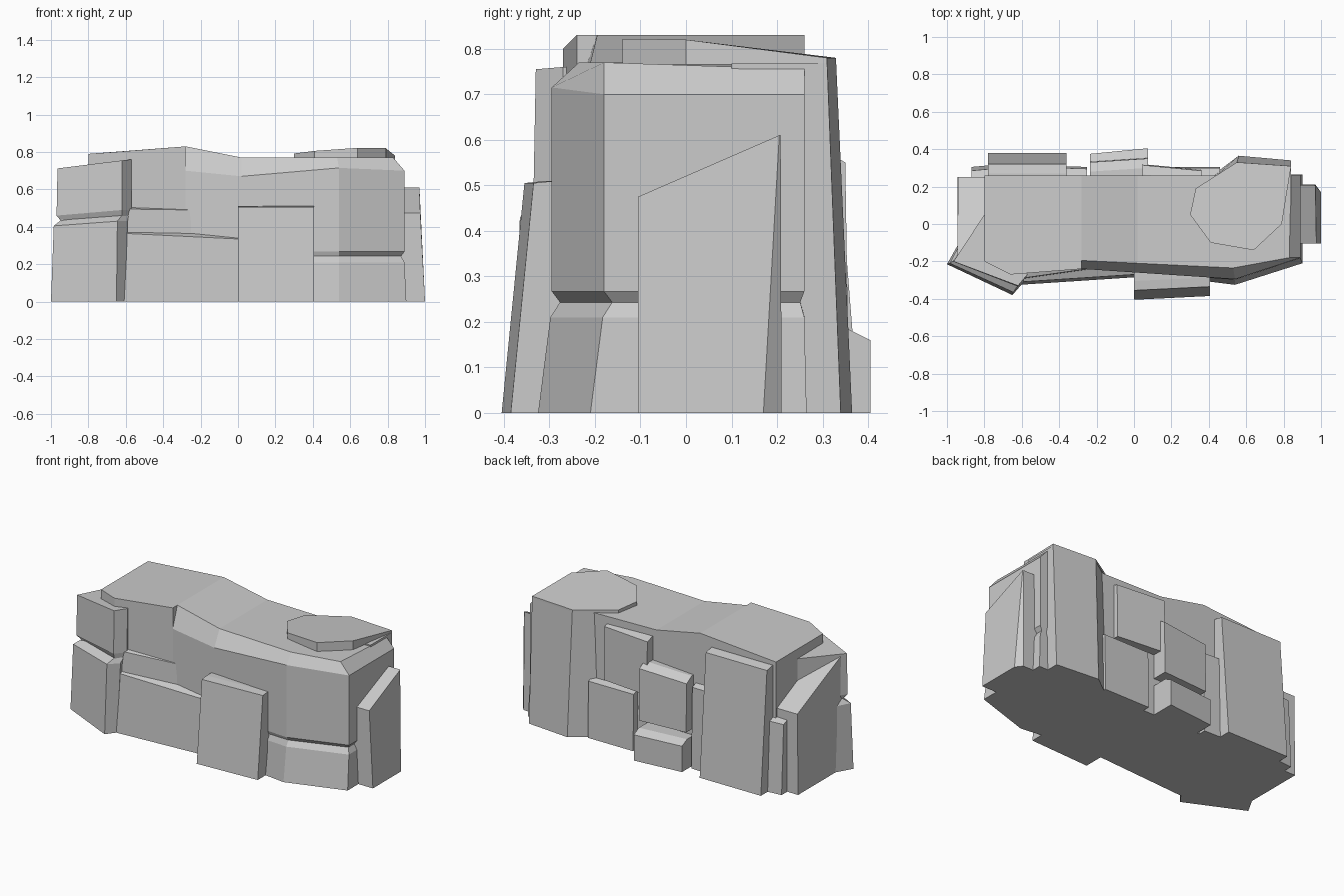
import bpy, bmesh


def loft(name, rings, top=None):
    """Skin equal-length point rings from bottom to top and cap both ends."""
    bm = bmesh.new()
    vs = [[bm.verts.new(p) for p in r] for r in rings]
    n = len(rings[0])
    for lo, hi in zip(vs, vs[1:]):
        for i in range(n):
            j = (i + 1) % n
            bm.faces.new((lo[i], lo[j], hi[j], hi[i]))
    bm.faces.new(vs[0][::-1])
    for f in top or [range(n)]:
        bm.faces.new([vs[-1][i] for i in f])
    bmesh.ops.remove_doubles(bm, verts=bm.verts, dist=1e-4)
    bmesh.ops.recalc_face_normals(bm, faces=bm.faces)
    me = bpy.data.meshes.new(name)
    bm.to_mesh(me)
    bm.free()
    ob = bpy.data.objects.new(name, me)
    bpy.context.collection.objects.link(ob)
    return ob


def at(plan, z):
    return [(x, y, z) for x, y in plan]


def slab(name, x0, x1, ya, yb, lean, z0, za, zb, slope=0.02, yin=0.0):
    """Wall slab: outer face runs ya->yb, leans inward, and has a sloped top."""
    s = 1 if ya > 0 else -1
    low = [(x0, yin, z0), (x1, yin, z0), (x1, yb, z0), (x0, ya, z0)]
    la, lb = ya - s * lean, yb - s * lean
    ia, ib = la - s * 0.05, lb - s * 0.05
    mid = [(x0, ia, za + slope), (x1, ib, zb + slope), (x1, lb, zb), (x0, la, za)]
    top = [(x0, yin, za + slope), (x1, yin, zb + slope), mid[1], mid[0]]
    # single hull-like solid: inner edge, shoulder, outer lip
    bm = bmesh.new()
    for p in set(low + mid + top):
        bm.verts.new(p)
    bmesh.ops.convex_hull(bm, input=bm.verts)
    bmesh.ops.dissolve_limit(bm, angle_limit=0.01, verts=bm.verts, edges=bm.edges)
    me = bpy.data.meshes.new(name)
    bm.to_mesh(me)
    bm.free()
    bpy.context.collection.objects.link(bpy.data.objects.new(name, me))


# Main rock mass: flared foot, groove at the right, chamfered shoulder
plan = [(-.8, -.2), (-.66, -.27), (-.28, -.24), (-.28, -.24), (.02, -.26),
        (.54, -.295), (.89, -.18), (.89, .26), (.02, .26), (-.28, .26), (-.8, .26)]


def grown(dx, dy):
    p = list(plan)
    p[5] = (.54, -.295 - dy)
    p[6] = (.89 + dx, -.18 - dy)
    p[7] = (.89 + dx, .26 + dx * .5)
    return p


shoulder_z = [.74, .74, .70, .70, .67, .715, .70, .70, .72, .78, .74]
shoulder = [(x, y, z) for (x, y), z in zip(plan, shoulder_z)]
crown = [(-.8, -.2, .79), (-.66, -.27, .80), (-.28, -.24, .83), (-.28, -.195, .83),
         (.02, -.21, .77), (.53, -.235, .77), (.83, -.18, .77), (.84, .26, .755),
         (.02, .26, .77), (-.28, .26, .83), (-.8, .26, .79)]
loft("rock_body", [at(grown(.01, .03), 0), at(grown(0, .003), .21),
                   at(grown(-.018, -.018), .243), at(plan, .267), shoulder, crown],
     top=[(0, 1, 2, 3, 9, 10), (3, 4, 8, 9), (4, 5, 6, 7, 8)])

# Back right column with its flat overhanging cap
cap = [(.30, .05), (.41, -.10), (.64, -.14), (.79, 0), (.84, .31), (.55, .33), (.33, .19)]
cap_z = [.792, .806, .822, .82, .78, .78, .785]
loft("cap_plate", [at(cap, .765), [(x, y, z) for (x, y), z in zip(cap, cap_z)]])
loft("back_right_column", [
    at([(.40, .1), (.84, .1), (.84, .34), (.56, .365), (.42, .26)], 0),
    at([(.40, .1), (.84, .1), (.84, .31), (.55, .33), (.42, .24)], .768)])

# Left front blocks, lower and upper
loft("left_lower_block", [
    at([(-1, -.215), (-.65, -.38), (-.605, -.32), (-.6, -.1), (-.85, .05)], 0),
    [(-.985, -.21, .405), (-.645, -.365, .43), (-.59, -.31, .43), (-.6, -.1, .43), (-.85, .05, .405)],
    [(-.945, -.18, .437), (-.62, -.325, .462), (-.585, -.285, .462), (-.6, -.1, .462), (-.83, .04, .437)]])
loft("left_upper_block", [
    at([(-.945, -.18), (-.62, -.32), (-.58, -.275), (-.6, -.1), (-.8, .04)], .43),
    [(-.97, -.2, .46), (-.62, -.335, .49), (-.57, -.275, .49), (-.6, -.1, .48), (-.8, .05, .46)],
    [(-.965, -.2, .712), (-.62, -.33, .755), (-.57, -.27, .76), (-.6, -.1, .755), (-.8, .05, .73)]])

# Side blocks with sloping tops
loft("left_side_block", [
    at([(-.945, -.19), (-.7, -.19), (-.7, .25), (-.945, .25)], 0),
    [(-.945, -.19, .71), (-.7, -.19, .71), (-.7, .25, .5), (-.94, .25, .5)]])
loft("right_side_block", [
    at([(.8, -.105), (1, -.105), (1, .17), (.97, .21), (.8, .21)], 0),
    [(.8, -.105, .475), (.975, -.105, .475), (.97, .205, .61), (.965, .208, .61), (.8, .208, .61)]])

# Front slabs: name, x range, outer y at each end, lean, bottom, top heights
slab("front_slab", 0, .405, -.405, -.385, .05, 0, .505, .505, .005)
slab("front_low_slab", -.61, 0, -.325, -.285, .015, 0, .365, .335, .02)
slab("front_ledge", -.6, -.25, -.295, -.245, .005, .3, .495, .49, .018)

# Back slabs and stacked blocks
slab("back_left_slab", -.78, -.36, .38, .38, .06, 0, .755, .755, .01)
slab("back_left_foot", -.87, -.6, .305, .33, .02, 0, .43, .43, .02)
slab("back_gap_slab", -.4, -.25, .31, .305, .01, 0, .5, .5, .02)
slab("back_low_block", -.235, .075, .375, .405, .0, 0, .16, .16, .025)
slab("back_mid_block", -.235, .075, .335, .355, .005, .23, .53, .55, .03)
slab("back_upper_slab", .045, .36, .32, .29, .005, .38, .71, .71, .015)
slab("back_lower_slab", .15, .46, .305, .305, .005, 0, .35, .35, .015)
